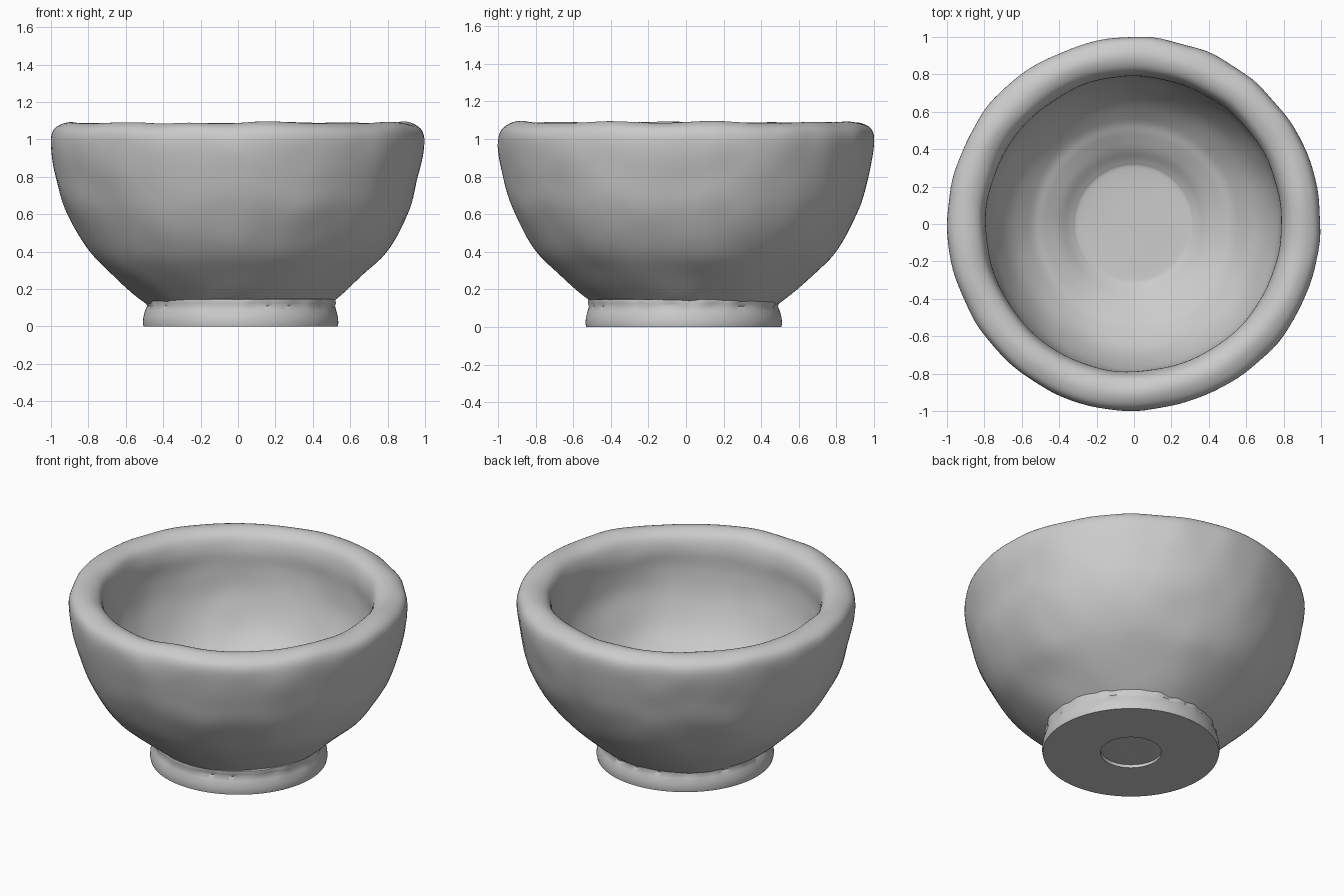
import bpy, math
from mathutils import Vector, noise

cube = bpy.data.objects.get("Cube")
if cube:
    bpy.data.objects.remove(cube, do_unlink=True)

clay = bpy.data.materials.new("grey clay")
clay.use_nodes = True
clay.diffuse_color = (0.6, 0.6, 0.6, 1)
clay.node_tree.nodes["Principled BSDF"].inputs["Base Color"].default_value = clay.diffuse_color


def smooth_profile(points, steps):
    """Catmull-Rom curve through the profile points."""
    pts = [Vector(p) for p in points]
    pts = [pts[0]] + pts + [pts[-1]]
    out = []
    for a, b, c, d in zip(pts, pts[1:], pts[2:], pts[3:]):
        for i in range(steps):
            t = i / steps
            out.append(0.5 * (2 * b + (c - a) * t + (2 * a - 5 * b + 4 * c - d) * t * t
                              + (3 * b - a - 3 * c + d) * t ** 3))
    return out + [pts[-1]]


def hand_shaped(p):
    """Soft, uneven dents left by hand forming."""
    broad = noise.noise(p * 1.9 + Vector((3, 1, 5)))
    fine = noise.noise(p * 5 + Vector((7, 2, 4)))
    r = math.hypot(p.x, p.y)
    k = min(1, r / 0.4) * (0.013 * broad + 0.008 * fine)
    lift = 0.012 * min(1, r / 0.4) * noise.noise(p * 3.5 + Vector((2, 9, 6)))
    return Vector((p.x * (1 + k), p.y * (1 + k), p.z + lift))


def ragged_seam(p):
    """Uneven clay where the top of the foot is pressed onto the bowl."""
    k = 0.02 * noise.noise(p * 14) if p.z > 0.1 else 0
    return Vector((p.x * (1 + k), p.y * (1 + k), p.z))


def lathe(name, profile, segments, shape, centre=(0, 0), angle=50):
    """Revolve a radius/height profile; ends on the axis become fans."""
    verts, faces, rings = [], [], []
    for r, z in profile:
        count = segments if r > 0.001 else 1
        rings.append(range(len(verts), len(verts) + count))
        for i in range(count):
            a = math.tau * i / segments
            verts.append(shape(Vector((r * math.cos(a), r * math.sin(a), z))))
    for lo, hi in zip(rings, rings[1:]):
        for i in range(segments):
            j = (i + 1) % segments
            quad = [lo[i % len(lo)], lo[j % len(lo)], hi[j % len(hi)], hi[i % len(hi)]]
            faces.append(list(dict.fromkeys(quad)))
    mesh = bpy.data.meshes.new(name)
    mesh.from_pydata(verts, [], faces)
    mesh.materials.append(clay)
    obj = bpy.data.objects.new(name, mesh)
    bpy.context.collection.objects.link(obj)
    obj.location = (*centre, 0)
    bpy.ops.object.select_all(action="DESELECT")
    obj.select_set(True)
    bpy.context.view_layer.objects.active = obj
    bpy.ops.object.shade_smooth_by_angle(angle=math.radians(angle))


# Thick bowl: underside, outer wall, rounded lip, inner wall, floor
bowl_profile = [
    (0, 0.018), (0.2, 0.02), (0.4, 0.07), (0.525, 0.15), (0.69, 0.29), (0.81, 0.42),
    (0.92, 0.62), (0.97, 0.8), (0.997, 0.96), (0.985, 1.045), (0.93, 1.083),
    (0.87, 1.085), (0.815, 1.05), (0.79, 0.97), (0.79, 0.84), (0.765, 0.68),
    (0.68, 0.5), (0.56, 0.375), (0.48, 0.33), (0.4, 0.285), (0.33, 0.235),
    (0.27, 0.22), (0, 0.215)]
lathe("bowl", smooth_profile(bowl_profile, 5), 128, hand_shaped, angle=80)

# Foot ring with a shallow round recess underneath
foot_profile = [(0.18, 0.05), (0.18, 0), (0.519, 0), (0.523, 0.02), (0.52, 0.05),
                (0.511, 0.085), (0.5, 0.11), (0.506, 0.125), (0.506, 0.145), (0.45, 0.16)]
lathe("foot", foot_profile, 128, ragged_seam, centre=(0.014, -0.012))
